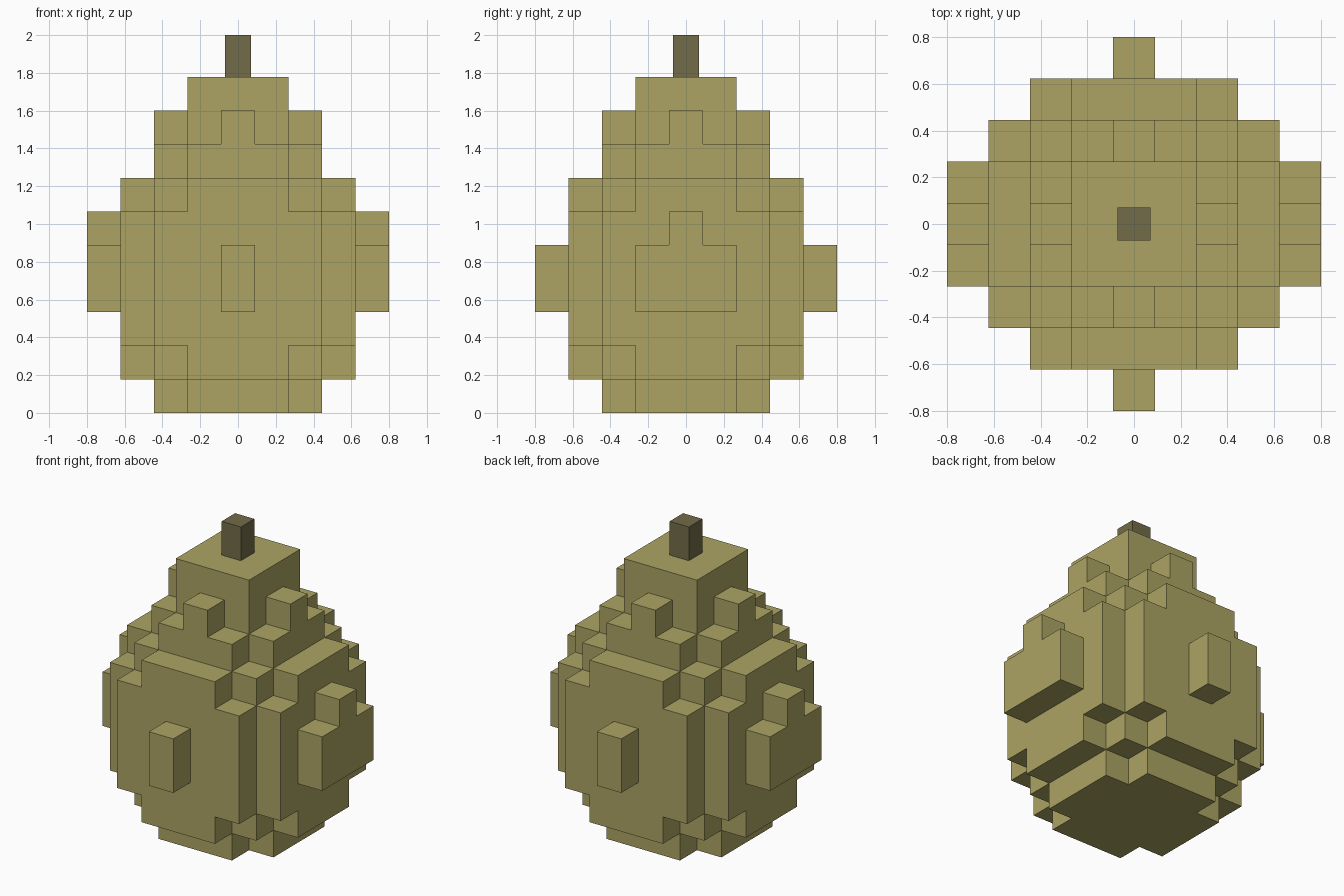
import bpy, bmesh, math

if "Cube" in bpy.data.objects:
    bpy.data.objects.remove(bpy.data.objects["Cube"])

U = 1.6 / 9  # edge length of one block


def material(name, color):
    m = bpy.data.materials.new(name)
    m.diffuse_color = (*color, 1)
    m.use_nodes = True
    m.node_tree.nodes["Principled BSDF"].inputs["Base Color"].default_value = m.diffuse_color
    return m


def finish(bm, name, mat):
    mesh = bpy.data.meshes.new(name)
    bm.to_mesh(mesh)
    bm.free()
    mesh.materials.append(mat)
    obj = bpy.data.objects.new(name, mesh)
    bpy.context.collection.objects.link(obj)
    return obj


olive = material("olive", (0.413, 0.371, 0.127))
brown = material("stem brown", (0.171, 0.150, 0.065))

# Layers from bottom to top: half-width in blocks for each row |y| = 0, 1, 2, ...
LAYERS = [
    (2, 2, 1),          # foot
    (3, 3, 2, 1),
    (3, 3, 3, 2),       # body
    (4, 4, 3, 2, 0),    # body with side bumps
    (4, 4, 3, 2, 0),
    (4, 3, 3, 2),
    (3, 3, 2, 1),       # shoulder
    (2, 2, 1),
    (2, 1, 0),          # neck with small knobs
    (1, 1),             # crown
]


def filled(x, y, z):
    if not 0 <= z < len(LAYERS) or abs(y) >= len(LAYERS[z]):
        return False
    return abs(x) <= LAYERS[z][abs(y)]


# Body: only the exposed block sides, joined into larger flat faces
bm = bmesh.new()
corners = {}


def corner(p):
    if p not in corners:
        corners[p] = bm.verts.new((p[0] * U / 2, p[1] * U / 2, p[2] * U / 2))
    return corners[p]


for z in range(len(LAYERS)):
    for y in range(-4, 5):
        for x in range(-4, 5):
            if not filled(x, y, z):
                continue
            centre = (2 * x, 2 * y, 2 * z + 1)
            for axis in range(3):
                for s in (-1, 1):
                    step = [0, 0, 0]
                    step[axis] = s
                    if filled(x + step[0], y + step[1], z + step[2]):
                        continue
                    a, b = (axis + 1) % 3, (axis + 2) % 3
                    ring = []
                    for i, j in ((-1, -1), (1, -1), (1, 1), (-1, 1))[::s]:
                        p = list(centre)
                        p[axis] += s
                        p[a] += i
                        p[b] += j
                        ring.append(corner(tuple(p)))
                    bm.faces.new(ring)

bmesh.ops.dissolve_limit(bm, angle_limit=math.radians(1),
                         verts=bm.verts[:], edges=bm.edges[:])
finish(bm, "body", olive)

# Stem: slim post on the crown
bm = bmesh.new()
bmesh.ops.create_cube(bm, size=1)
bottom = len(LAYERS) * U
bmesh.ops.scale(bm, vec=(0.14, 0.14, 2 - bottom), verts=bm.verts[:])
bmesh.ops.translate(bm, vec=(0, 0, (2 + bottom) / 2), verts=bm.verts[:])
finish(bm, "stem", brown)
